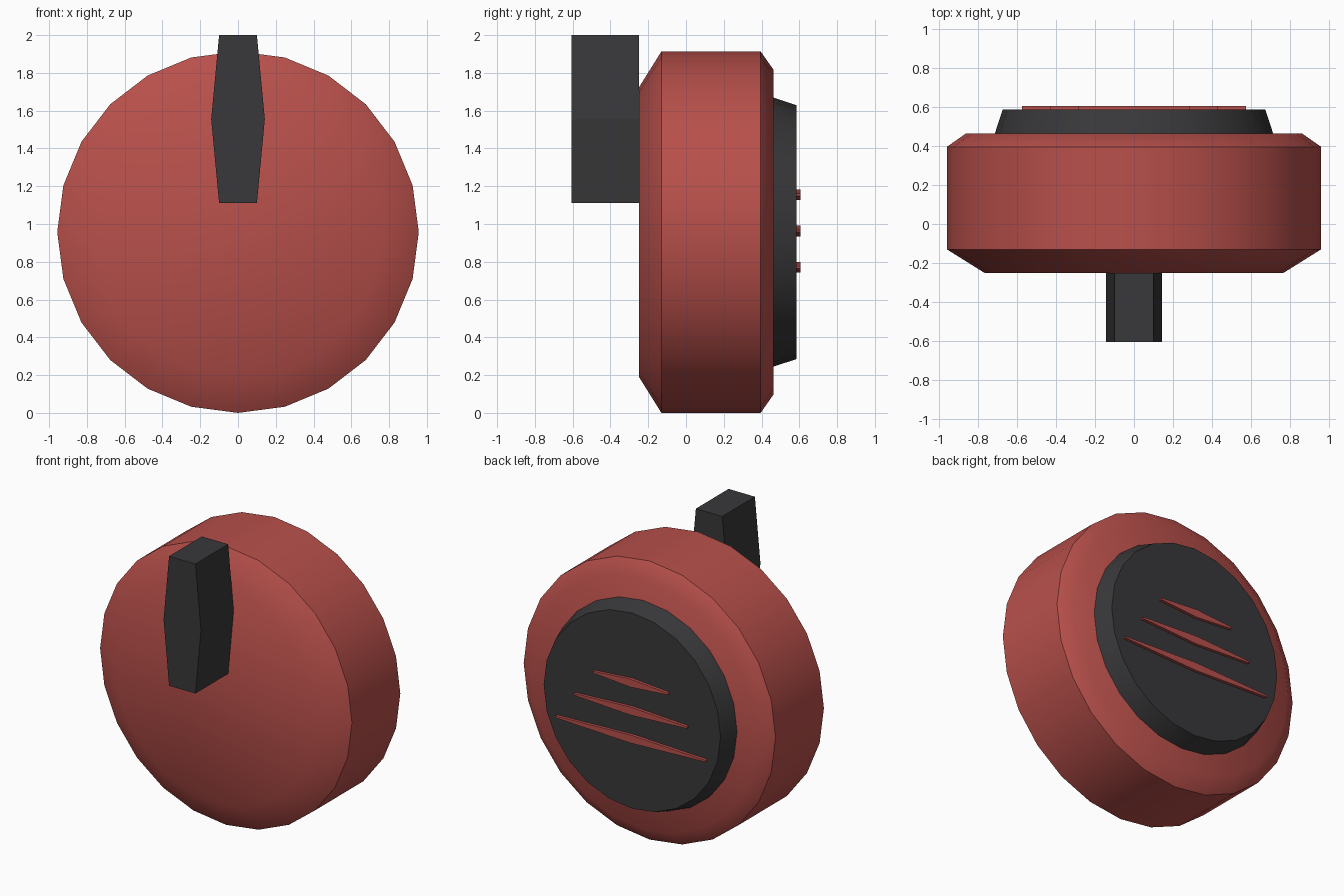
import bpy, bmesh
from math import cos, sin, pi, radians

if "Cube" in bpy.data.objects:
    bpy.data.objects.remove(bpy.data.objects["Cube"])

CENTRE_Z = 0.957
SIDES = 24


def material(name, rgb):
    mat = bpy.data.materials.new(name)
    mat.diffuse_color = (*rgb, 1)
    mat.use_nodes = True
    mat.node_tree.nodes["Principled BSDF"].inputs["Base Color"].default_value = mat.diffuse_color
    return mat


red = material("red", (0.48, 0.08, 0.07))
dark = material("charcoal", (0.04, 0.04, 0.043))


def finish(name, bm, mat, smooth=None):
    bmesh.ops.recalc_face_normals(bm, faces=bm.faces)
    mesh = bpy.data.meshes.new(name)
    bm.to_mesh(mesh)
    bm.free()
    mesh.materials.append(mat)
    obj = bpy.data.objects.new(name, mesh)
    bpy.context.collection.objects.link(obj)
    if smooth:
        bpy.ops.object.select_all(action='DESELECT')
        obj.select_set(True)
        bpy.context.view_layer.objects.active = obj
        bpy.ops.object.shade_smooth_by_angle(angle=radians(smooth))
    return obj


def loft(rings):
    """Closed solid joining consecutive rings of equal length."""
    bm = bmesh.new()
    loops = [[bm.verts.new(p) for p in ring] for ring in rings]
    for a, b in zip(loops, loops[1:]):
        for i in range(len(a)):
            j = (i + 1) % len(a)
            bm.faces.new((a[i], a[j], b[j], b[i]))
    bm.faces.new(loops[0])
    bm.faces.new(loops[-1])
    return bm


def turned(name, profile, mat):
    """Round part about the y axis from (radius, y) points."""
    angles = [2 * pi * i / SIDES for i in range(SIDES)]
    rings = [[(r * cos(a), y, CENTRE_Z + r * sin(a)) for a in angles]
             for r, y in profile]
    return finish(name, loft(rings), mat, smooth=40)


def slab(name, outline, y0, y1, mat):
    """Flat part: an (x, z) outline extruded along y."""
    return finish(name, loft([[(x, y, z) for x, z in outline] for y in (y0, y1)]), mat)


# Bevelled drum body
turned("body", [(0.765, -0.25), (0.957, -0.13), (0.957, 0.395), (0.86, 0.463)], red)

# Tapered back plate
turned("back_plate", [(0.712, 0.463), (0.672, 0.585)], dark)

# Handle, widest at mid height
slab("handle", [(-0.10, 1.11), (0.10, 1.11), (0.142, 1.555),
                (0.10, 2.0), (-0.10, 2.0), (-0.142, 1.555)], -0.605, -0.25, dark)

# Three tapered vent bars, longest at the bottom
for i, half in enumerate((0.572, 0.43, 0.285)):
    z = 0.771 + 0.192 * i
    mid, end = 0.028, 0.006
    slab(f"vent_bar_{i + 1}",
         [(-half, z - end), (0, z - mid), (half, z - end),
          (half, z + end), (0, z + mid), (-half, z + end)], 0.58, 0.605, red)
